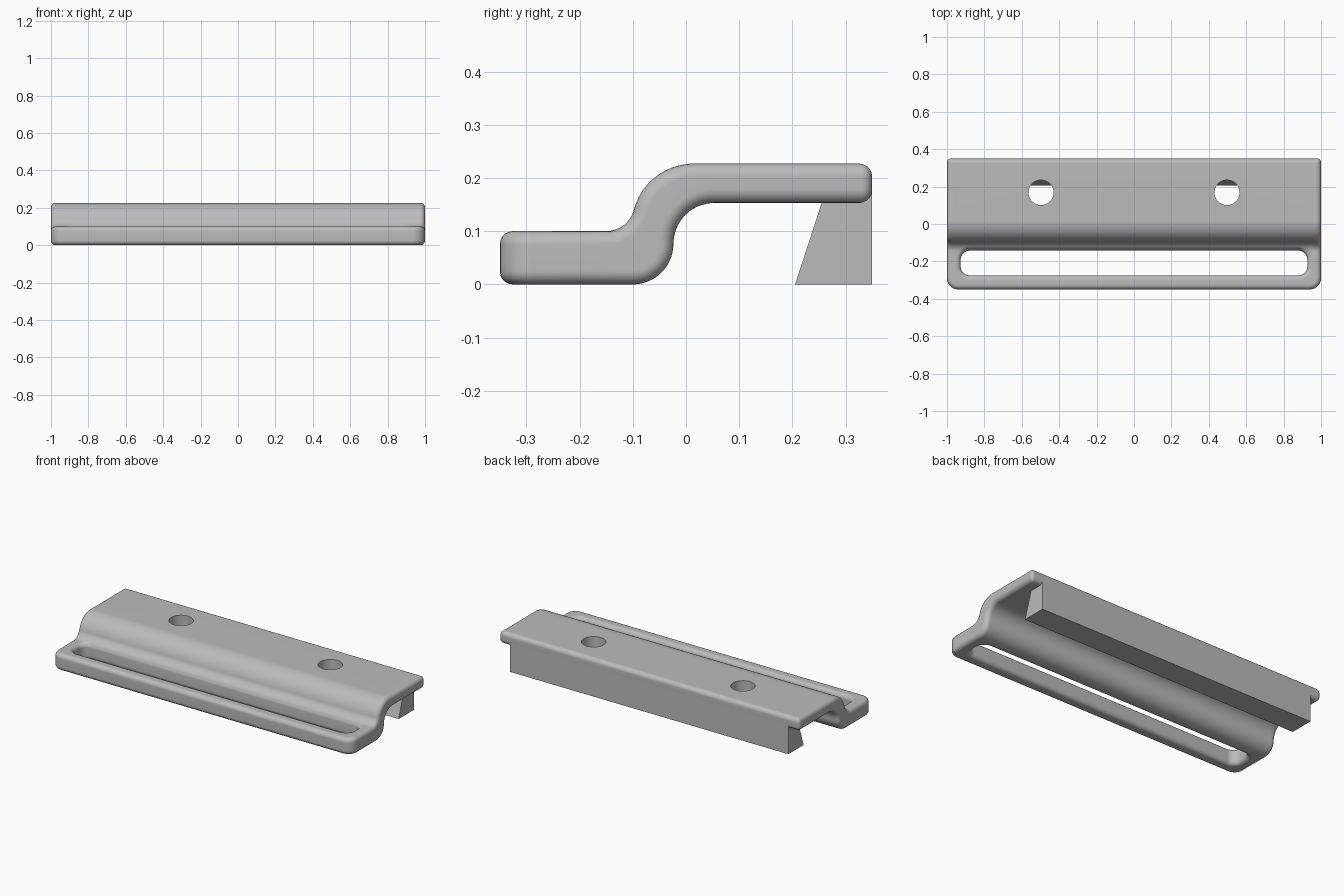
import bpy, bmesh
from math import sin, cos, pi, radians
from mathutils import Vector

cube = bpy.data.objects.get("Cube")
if cube:
    bpy.data.objects.remove(cube, do_unlink=True)

grey = bpy.data.materials.new("plain_grey")
grey.use_nodes = True
grey.diffuse_color = (0.5, 0.5, 0.5, 1)
for node in grey.node_tree.nodes:
    if node.type == 'BSDF_PRINCIPLED':
        node.inputs["Base Color"].default_value = grey.diffuse_color

FILLET = 0.025
THICK = 0.1
BEND_START, BEND_LENGTH, BEND_END = -0.142, 0.27, 0.06   # flat start, flat length, final y
SHIFT = BEND_START + BEND_LENGTH - BEND_END              # length taken up by the bend


def arc(cy, cz, r, a0, a1, n=24):
    angles = [radians(a0 + (a1 - a0) * i / n) for i in range(n + 1)]
    return [Vector((cy + r * cos(a), cz + r * sin(a))) for a in angles]


def along(path, u):
    """Point at fraction u of the length of a path."""
    lengths = [(b - a).length for a, b in zip(path, path[1:])]
    d = max(0, min(1, u)) * sum(lengths)
    for a, b, l in zip(path, path[1:], lengths):
        if d <= l and l > 0:
            return a.lerp(b, d / l)
        d -= l
    return path[-1].copy()


# Upper and lower side of the step
upper = (arc(-0.15, 0.154, 0.054, -81.5, -14.9) + arc(0.015, 0.11, 0.117, 165.1, 90)
         + [Vector((BEND_END, 0.227))])
lower = ([Vector((BEND_START, 0))] + arc(-0.1, 0.0765, 0.0765, -90, 0)
         + arc(0.053, 0.0765, 0.0765, 180, 90) + [Vector((BEND_END, 0.153))])


def bend(co):
    """Carry a point of the flat plate onto the stepped profile."""
    top = co.z > THICK / 2
    depth = co.z - THICK if top else co.z
    u = (co.y - BEND_START) / BEND_LENGTH
    if u <= 0:
        return co
    path = upper if top else lower
    if u >= 1:
        return Vector((co.x, co.y - SHIFT, path[-1].y + depth))
    t = (along(path, u + 0.01) - along(path, u - 0.01)).normalized()
    p = along(path, u) + Vector((-t.y, t.x)) * depth
    return Vector((co.x, p.x, p.y))


def rounded_loop(bm, x, y0, y1, r_front, r_back, z, n=7):
    verts = []
    corners = [(1, y1, -1, r_back), (-1, y1, -1, r_back),
               (-1, y0, 1, r_front), (1, y0, 1, r_front)]
    for q, (sx, y, inward, r) in enumerate(corners):
        for i in range(n + 1):
            a = (q + i / n) * pi / 2
            verts.append(bm.verts.new((sx * (x - r) + r * cos(a),
                                       y + inward * r + r * sin(a), z)))
    return verts


def finish(bm, name):
    bmesh.ops.recalc_face_normals(bm, faces=bm.faces)
    mesh = bpy.data.meshes.new(name)
    bm.to_mesh(mesh)
    bm.free()
    mesh.materials.append(grey)
    obj = bpy.data.objects.new(name, mesh)
    bpy.context.collection.objects.link(obj)
    return obj


def activate(obj):
    bpy.ops.object.select_all(action='DESELECT')
    obj.select_set(True)
    bpy.context.view_layer.objects.active = obj


# Flat plate with a slot: rings run round the filleted rim and back through the slot
bm = bmesh.new()
steps = [i * pi / 10 for i in range(6)]
rim = [(FILLET * (1 - sin(a)), FILLET * (1 - cos(a))) for a in steps]


def outer(d, z):
    return rounded_loop(bm, 1 - d, -0.35 + d, 0.35 + SHIFT - d,
                        0.06 - d, max(0.02 - d, 0.003), z)


def slot(d, z):
    return rounded_loop(bm, 0.927 + d, -0.275 - d, BEND_START + d,
                        0.05 + d, 0.05 + d, z)


rings = [outer(d, THICK - h) for d, h in rim]
rings += [outer(d, h) for d, h in reversed(rim)]
rings += [slot(d, h) for d, h in rim]
rings += [slot(d, THICK - h) for d, h in reversed(rim)]
for a, b in zip(rings, rings[1:] + rings[:1]):
    for i in range(len(a)):
        j = (i + 1) % len(a)
        bm.faces.new((a[i], a[j], b[j], b[i]))

# Cut across the plate, then bend it into the step
CUTS = 36
for i in range(CUTS + 1):
    y = BEND_START + BEND_LENGTH * i / CUTS
    bmesh.ops.bisect_plane(bm, geom=bm.verts[:] + bm.edges[:] + bm.faces[:], dist=1e-5,
                           plane_co=(0, y, 0), plane_no=(0, 1, 0))
for v in bm.verts:
    v.co = bend(v.co.copy())
plate = finish(bm, "stepped_plate")

# Two screw holes
for side in (-1, 1):
    bpy.ops.mesh.primitive_cylinder_add(vertices=48, radius=0.067, depth=0.2,
                                        location=(side * 0.497, 0.168, 0.2))
    cutter = bpy.context.object
    cutter.name = "hole_cutter"
    cutter.hide_render = True
    cutter.data.materials.append(grey)
    activate(plate)
    mod = plate.modifiers.new("hole", 'BOOLEAN')
    mod.operation = 'DIFFERENCE'
    mod.solver = 'EXACT'
    mod.object = cutter
    bpy.ops.object.modifier_apply(modifier=mod.name)
    bpy.data.objects.remove(cutter, do_unlink=True)

activate(plate)
bpy.ops.object.shade_smooth_by_angle(angle=radians(35))
weighted = plate.modifiers.new("even_shading", 'WEIGHTED_NORMAL')
weighted.keep_sharp = True

# Wedge rib under the back edge
bm = bmesh.new()
section = [(0.205, 0), (0.35, 0), (0.35, 0.178), (0.263, 0.178)]
face = bm.faces.new([bm.verts.new((-0.927, y, z)) for y, z in section])
ext = bmesh.ops.extrude_face_region(bm, geom=[face])
moved = [g for g in ext["geom"] if isinstance(g, bmesh.types.BMVert)]
bmesh.ops.translate(bm, verts=moved, vec=(2 * 0.927, 0, 0))
finish(bm, "wedge_rib")
